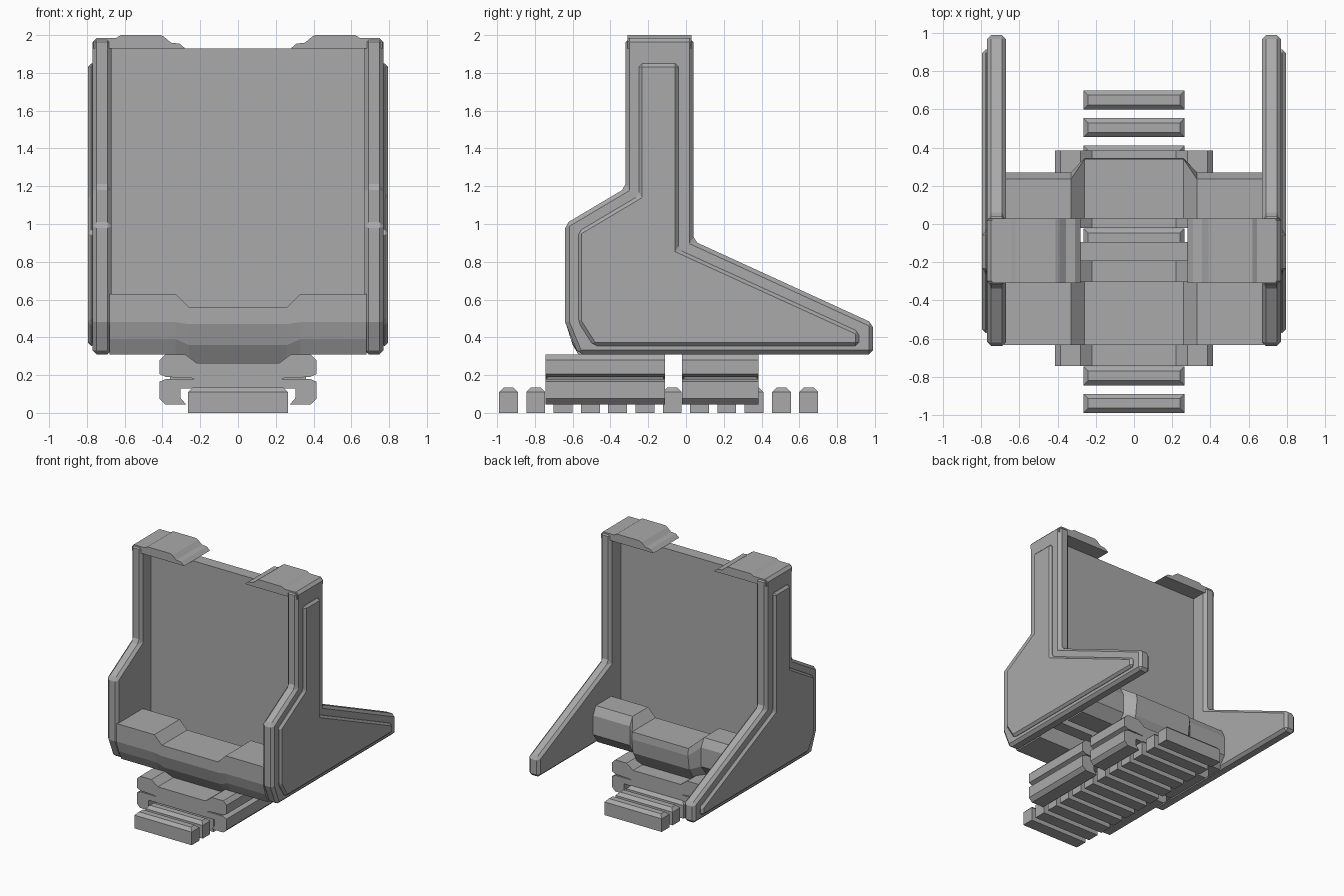
import bpy, bmesh

cube = bpy.data.objects.get("Cube")
if cube:
    bpy.data.objects.remove(cube)

grey = bpy.data.materials.new("mid_grey")
grey.use_nodes = True
tone = (0.4, 0.4, 0.4, 1)
grey.diffuse_color = tone
grey.node_tree.nodes["Principled BSDF"].inputs["Base Color"].default_value = tone


def loft(name, rings, bevel=0.0):
    """Skin matching rings of 3D points and cap both ends."""
    bm = bmesh.new()
    rows = [[bm.verts.new(p) for p in ring] for ring in rings]
    n = len(rows[0])
    for a, b in zip(rows, rows[1:]):
        for i in range(n):
            j = (i + 1) % n
            bm.faces.new((a[i], a[j], b[j], b[i]))
    bm.faces.new(rows[0][::-1])
    bm.faces.new(rows[-1])
    bmesh.ops.recalc_face_normals(bm, faces=bm.faces)
    mesh = bpy.data.meshes.new(name)
    bm.to_mesh(mesh)
    bm.free()
    mesh.materials.append(grey)
    obj = bpy.data.objects.new(name, mesh)
    bpy.context.collection.objects.link(obj)
    if bevel:
        mod = obj.modifiers.new("edge_bevel", "BEVEL")
        mod.width = bevel
        mod.segments = 1
        mod.limit_method = "ANGLE"
        mod.angle_limit = 0.4
    return obj


def along_x(name, profile, x0, x1, bevel=0.0):
    return loft(name, [[(x, y, z) for y, z in profile] for x in (x0, x1)], bevel)


def along_y(name, profile, y0, y1, bevel=0.0):
    return loft(name, [[(x, y, z) for x, z in profile] for y in (y0, y1)], bevel)


def box(name, x0, x1, y0, y1, z0, z1, bevel=0.0):
    return along_x(name, [(y0, z0), (y1, z0), (y1, z1), (y0, z1)], x0, x1, bevel)


# Side walls with raised panels, and the hooked top lips
wall = [(-.32, 1.985), (.04, 1.985), (.04, .91), (.99, .475), (.99, .31),
        (-.57, .31), (-.64, .48), (-.64, 1.0), (-.32, 1.19)]
panel = [(-.25, 1.85), (-.04, 1.85), (-.04, .865), (.915, .43), (.915, .355),
         (-.49, .355), (-.57, .48), (-.57, .96), (-.25, 1.15)]
lip = [(.28, 1.93), (.31, 1.955), (.355, 1.96), (.39, 1.99), (.41, 2.0), (.62, 2.0),
       (.645, 1.985), (.745, 1.985), (.765, 1.965), (.765, 1.93)]
for side, s in (("left", 1), ("right", -1)):
    along_x(side + "_wall", wall, s * .67, s * .77, .022)
    along_x(side + "_wall_panel", panel, s * .755, s * .795, .018)
    along_y(side + "_top_lip", [(s * x, z) for x, z in lip], -.31, .03)

# Upright window pane
box("window_pane", -.68, .68, -.195, -.095, .36, 1.93)


# Front and rear cross blocks, each with a dipped centre
def cross_block(name, side, middle, bend):
    stations = [(-.68, side), (-bend, side), (-.26, middle),
                (.26, middle), (bend, side), (.68, side)]
    return loft(name, [[(x, y, z) for y, z in prof] for x, prof in stations])


cross_block("front_block",
            [(-.30, .63), (-.635, .63), (-.635, .48), (-.61, .39), (-.57, .31), (-.30, .31)],
            [(-.30, .56), (-.635, .56), (-.635, .47), (-.60, .36), (-.54, .265), (-.30, .265)],
            .33)
cross_block("rear_block",
            [(.03, .63), (.235, .63), (.27, .56), (.27, .40), (.20, .31), (.03, .31)],
            [(.03, .56), (.34, .56), (.345, .50), (.33, .38), (.26, .265), (.03, .265)],
            .33)

# Two mounting clamps: saddle, waist and hooked jaws
half_saddle = [(.22, .265), (.28, .31), (.385, .31), (.415, .28), (.415, .205),
               (.38, .19), (.25, .185), (.21, .175)]
half_jaw = [(.38, .18), (.415, .165), (.415, .075), (.385, .045), (.275, .045),
            (.305, .08), (.305, .13)]
for place, y0, y1 in (("front", -.745, -.11), ("rear", -.02, .385)):
    for part, half in (("saddle", half_saddle), ("jaws", half_jaw)):
        mirrored = [(-x, z) for x, z in reversed(half)]
        along_y(place + "_clamp_" + part, half + mirrored, y0, y1)
    box(place + "_clamp_waist", -.36, .36, y0 + .01, y1 - .01, .15, .22)

# Rail made of a row of chamfered teeth
for i in range(12):
    y = -.94 + i * .1445
    rings = [[(sx * (.265 - c), y + sy * (.05 - c), z)
              for sx, sy in ((-1, -1), (1, -1), (1, 1), (-1, 1))]
             for z, c in ((0, 0), (.11, 0), (.135, .025))]
    loft("rail_tooth_%02d" % (i + 1), rings)
